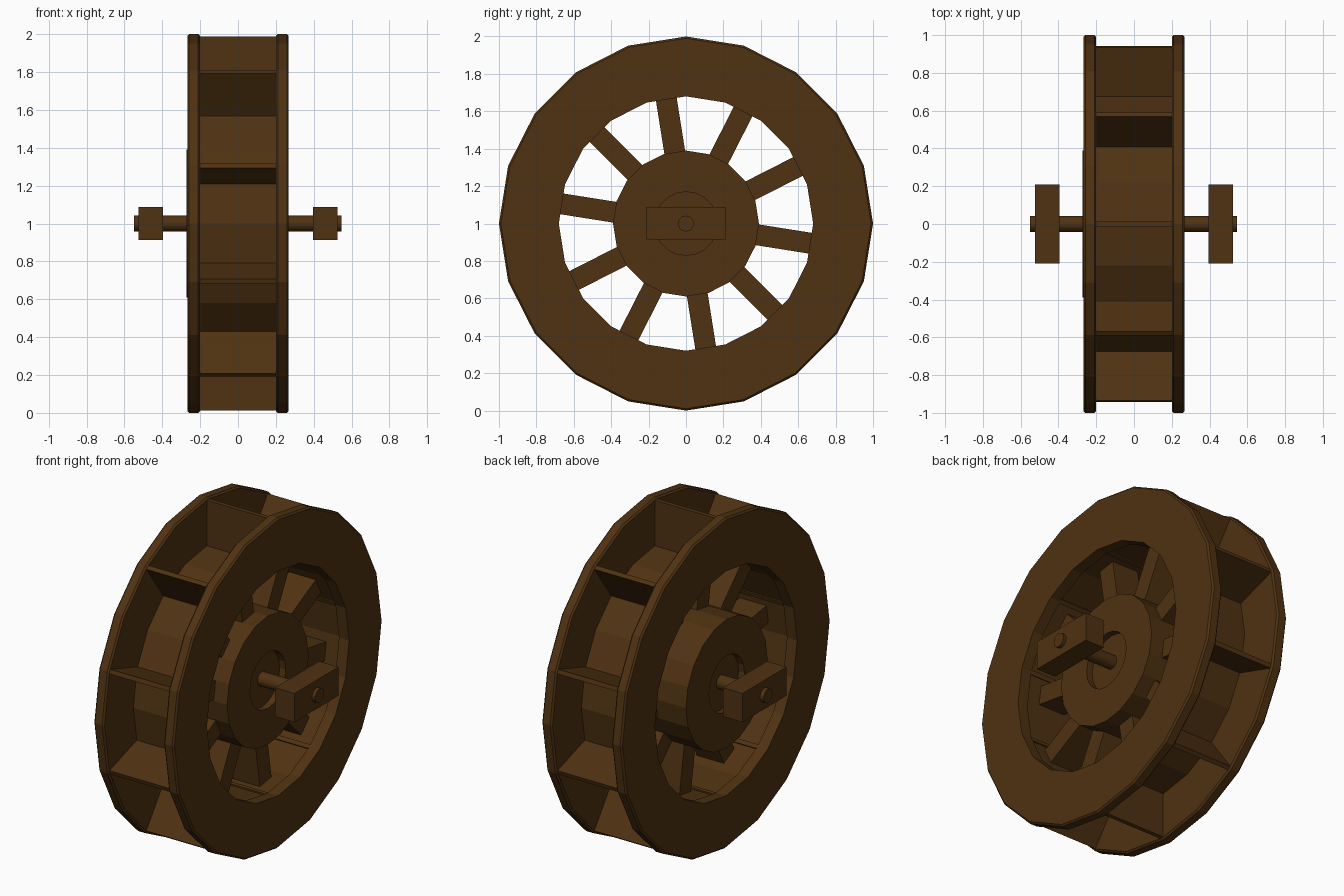
import bpy, bmesh, math
from mathutils import Matrix, Vector

if "Cube" in bpy.data.objects:
    bpy.data.objects.remove(bpy.data.objects["Cube"])

SIDES = 20
CZ = 1.0

wood = bpy.data.materials.new("dark_brown_wood")
wood.diffuse_color = (0.08, 0.032, 0.006, 1)
wood.use_nodes = True
wood.node_tree.nodes["Principled BSDF"].inputs["Base Color"].default_value = wood.diffuse_color


def finish(name, bm):
    bmesh.ops.recalc_face_normals(bm, faces=bm.faces)
    me = bpy.data.meshes.new(name)
    bm.to_mesh(me)
    bm.free()
    me.materials.append(wood)
    ob = bpy.data.objects.new(name, me)
    bpy.context.collection.objects.link(ob)
    return ob


def lathe(name, profile, sides=SIDES):
    """Revolve a closed (x, radius) profile around the wheel axis."""
    bm = bmesh.new()
    rings = []
    for i in range(sides):
        a = 2 * math.pi * i / sides
        rings.append([bm.verts.new((x, r * math.cos(a), CZ + r * math.sin(a)))
                      for x, r in profile])
    n = len(profile)
    for i in range(sides):
        p, q = rings[i], rings[(i + 1) % sides]
        for j in range(n):
            k = (j + 1) % n
            bm.faces.new((p[j], p[k], q[k], q[j]))
    return finish(name, bm)


def box(name, x0, x1, y0, y1, z0, z1, angle=0.0):
    """Box given around the axle, turned about the wheel axis."""
    bm = bmesh.new()
    bmesh.ops.create_cube(bm, size=1)
    size = Matrix.Diagonal((x1 - x0, y1 - y0, z1 - z0, 1))
    mid = Matrix.Translation(Vector((x0 + x1, y0 + y1, z0 + z1)) / 2)
    turn = Matrix.Translation((0, 0, CZ)) @ Matrix.Rotation(angle, 4, 'X')
    bm.transform(turn @ mid @ size)
    return finish(name, bm)


# side rims with slightly softened corners, one on each side
b = 0.01
for side, s in (("left", -1), ("right", 1)):
    lathe(side + "_rim", [(s * x, r) for x, r in (
        (0.20, 0.68), (0.20, 1 - b), (0.20 + b, 1.0), (0.268 - b, 1.0),
        (0.268, 1 - b), (0.268, 0.68))])

# drum floor under the buckets
lathe("bucket_floor", [(-0.21, 0.695), (-0.21, 0.715), (0.21, 0.715), (0.21, 0.695)])

# hub with a shallow round recess on each face
h0, h1, d = -0.273, 0.20, 0.04
lathe("hub", [(h0 + d, 0.02), (h0 + d, 0.17), (h0, 0.17), (h0, 0.39),
              (h1, 0.39), (h1, 0.17), (h1 - d, 0.17), (h1 - d, 0.02)])

# ten radial paddles and ten spokes
for i in range(10):
    a = i * math.tau / 10
    box(f"paddle_{i}", -0.205, 0.205, 0.685, 0.988, -0.013, 0.013, a + math.radians(18))
    box(f"spoke_{i}", -0.07, 0.11, 0.33, 0.70, -0.056, 0.056, a + math.radians(27))

# axle
bm = bmesh.new()
bmesh.ops.create_cone(bm, cap_ends=True, segments=20, radius1=0.042, radius2=0.042,
                      depth=1.095,
                      matrix=Matrix.Translation((-0.002, 0, CZ)) @ Matrix.Rotation(math.pi / 2, 4, 'Y'))
finish("axle", bm)

# bearing blocks at both axle ends
box("left_bearing", -0.525, -0.395, -0.21, 0.21, -0.086, 0.088)
box("right_bearing", 0.395, 0.525, -0.21, 0.21, -0.086, 0.088)
